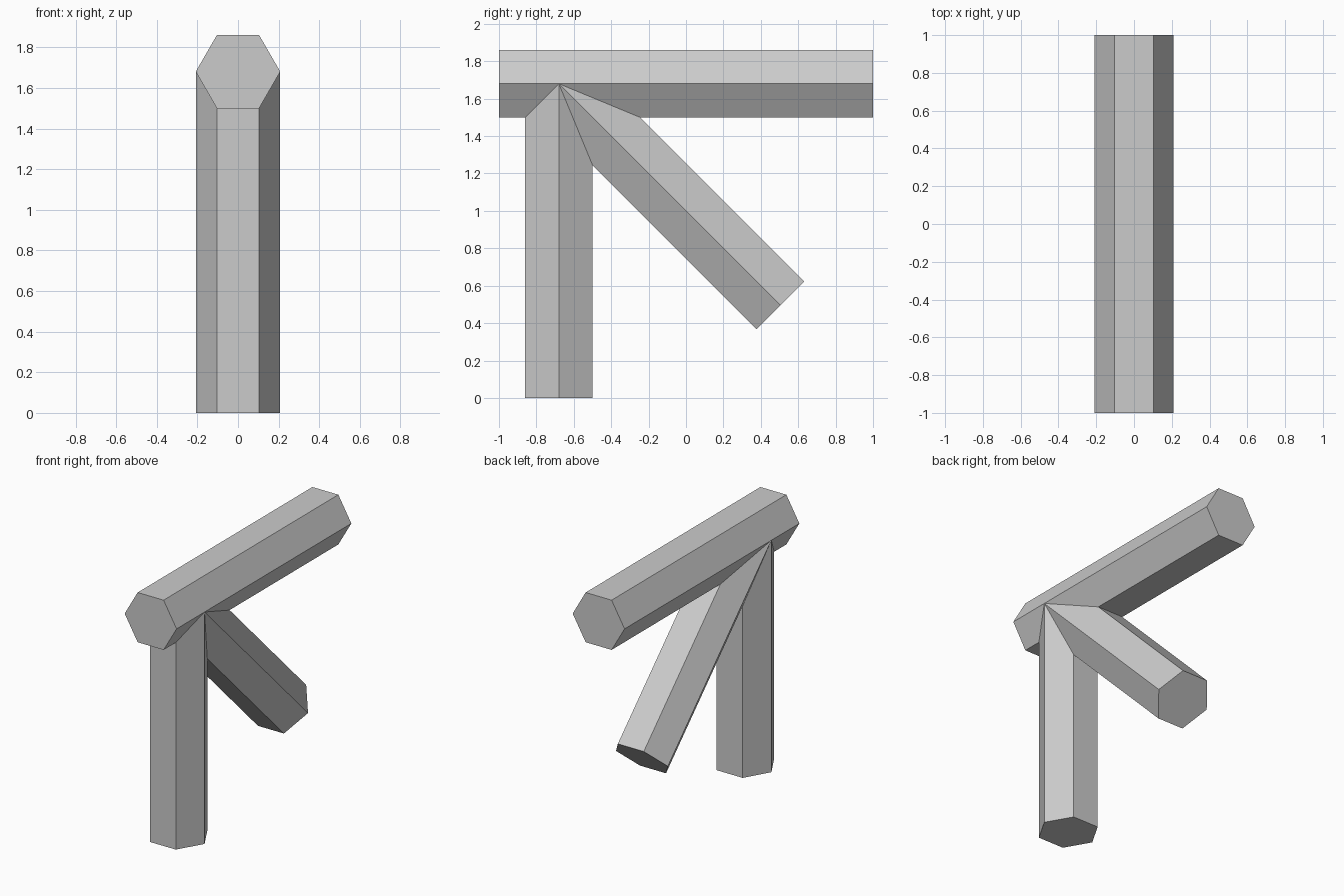
import bpy
import bmesh
from math import cos, sin, pi
from mathutils import Vector

cube = bpy.data.objects.get("Cube")
if cube:
    bpy.data.objects.remove(cube, do_unlink=True)

GREY = (0.6, 0.6, 0.6, 1)
RADIUS = 0.208
JOINT = Vector((0, -0.68, 1.68))

# Directions leading out of the joint
FRONT = Vector((0, -1, 0))
BACK = Vector((0, 1, 0))
DOWN = Vector((0, 0, -1))
SLANT = Vector((0, 1, -1)).normalized()

grey = bpy.data.materials.new("plain grey")
grey.use_nodes = True
grey.diffuse_color = GREY
grey.node_tree.nodes["Principled BSDF"].inputs["Base Color"].default_value = GREY


def hex_bar(name, direction, near, far, neighbours=()):
    """Hexagonal bar along a direction through the joint, mitred against neighbours."""
    bm = bmesh.new()
    across = Vector((1, 0, 0))
    side = across.cross(direction)
    angles = [i * pi / 3 for i in range(6)]
    ring = [bm.verts.new(JOINT + direction * near
                         + (across * cos(a) + side * sin(a)) * RADIUS) for a in angles]
    cap = bm.faces.new(ring)
    moved = bmesh.ops.extrude_face_region(bm, geom=[cap], use_keep_orig=True)["geom"]
    bmesh.ops.translate(bm, vec=direction * (far - near),
                        verts=[g for g in moved if isinstance(g, bmesh.types.BMVert)])

    # Mitre cuts along the bisecting planes
    for other in neighbours:
        bmesh.ops.bisect_plane(bm, geom=bm.verts[:] + bm.edges[:] + bm.faces[:],
                               dist=1e-5, plane_co=JOINT,
                               plane_no=direction - other, clear_inner=True)
        rim = [e for e in bm.edges if e.is_boundary]
        if rim:
            bmesh.ops.holes_fill(bm, edges=rim, sides=0)

    bmesh.ops.recalc_face_normals(bm, faces=bm.faces[:])
    mesh = bpy.data.meshes.new(name)
    bm.to_mesh(mesh)
    bm.free()
    mesh.materials.append(grey)
    bpy.context.collection.objects.link(bpy.data.objects.new(name, mesh))


# Horizontal beam, upright post and diagonal brace
hex_bar("beam", BACK, -0.32, 1.68)
hex_bar("post", DOWN, -0.1, 1.68, (FRONT, SLANT))
hex_bar("brace", SLANT, -0.1, 1.675, (DOWN, BACK))
